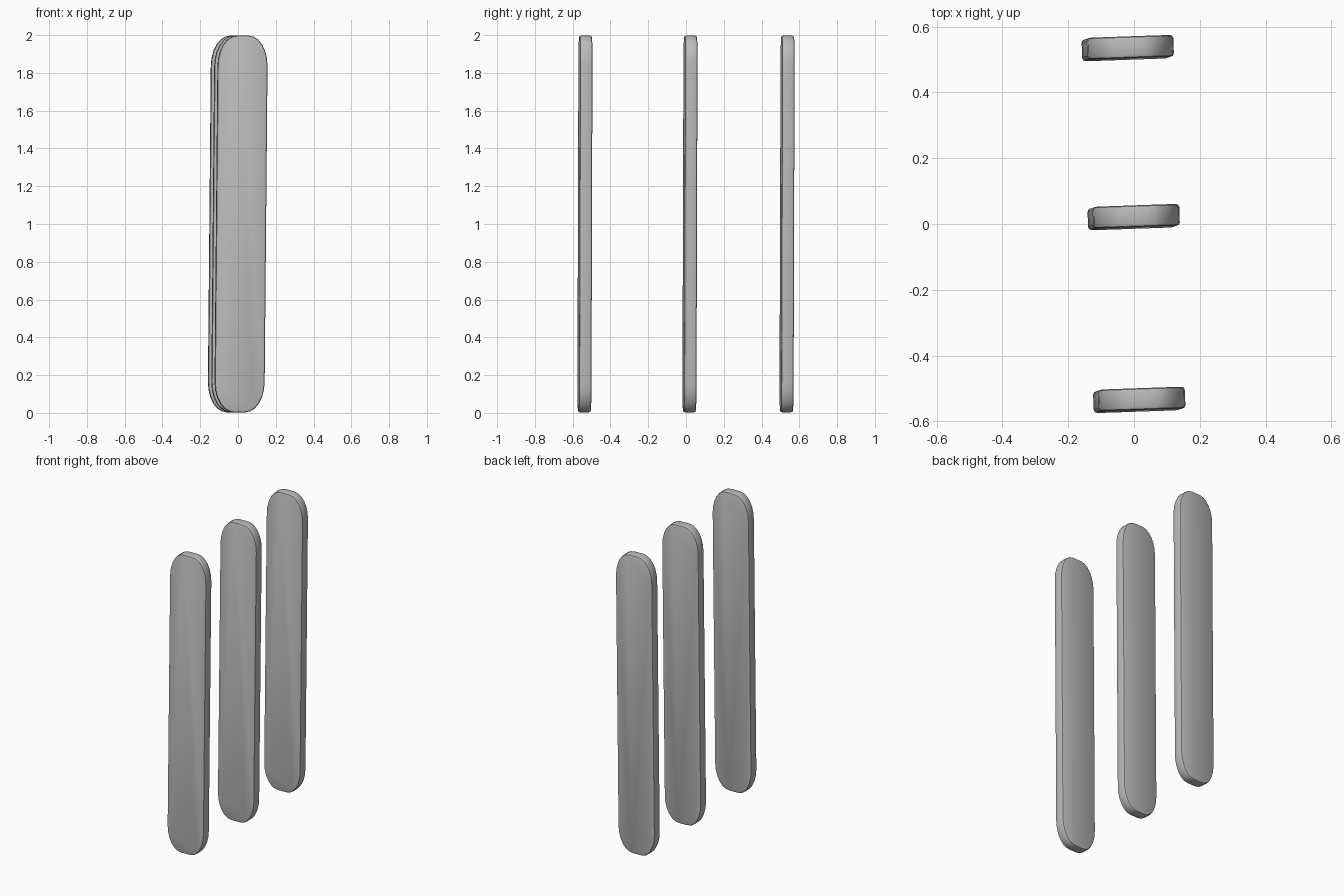
import bpy
import bmesh
from math import sin, cos, pi, radians
from mathutils import Matrix

cube = bpy.data.objects.get("Cube")
if cube:
    bpy.data.objects.remove(cube, do_unlink=True)

grey = bpy.data.materials.new("plain grey")
grey.use_nodes = True
colour = (0.5, 0.5, 0.5, 1)
grey.diffuse_color = colour
grey.node_tree.nodes["Principled BSDF"].inputs["Base Color"].default_value = colour

HALF_W, HALF_H, THICK = 0.132, 0.997, 0.066
CORNER_X, CORNER_Z, STEPS = 0.1, 0.16, 6


def outline():
    """Tall slat outline with long, rounded corners."""
    points = []
    for quarter, (sx, sz) in enumerate([(1, 1), (-1, 1), (-1, -1), (1, -1)]):
        for i in range(STEPS + 1):
            a = (quarter + i / STEPS) * pi / 2
            points.append((sx * (HALF_W - CORNER_X) + CORNER_X * cos(a),
                           sz * (HALF_H - CORNER_Z) + CORNER_Z * sin(a)))
    return points


def make_slat(name, x, y):
    bm = bmesh.new()
    face = bm.faces.new([bm.verts.new((px, -THICK / 2, pz)) for px, pz in outline()])
    rims = list(face.edges)
    new = bmesh.ops.extrude_face_region(bm, geom=[face], use_keep_orig=True)["geom"]
    moved = [g for g in new if isinstance(g, bmesh.types.BMVert)]
    bmesh.ops.translate(bm, vec=(0, THICK, 0), verts=moved)
    rims += [g for g in new if isinstance(g, bmesh.types.BMEdge)]
    bmesh.ops.recalc_face_normals(bm, faces=bm.faces)
    # Soften both rims
    bmesh.ops.bevel(bm, geom=rims, offset=0.01, segments=2, profile=0.5,
                    affect='EDGES')
    # Slight twist, then a slight lean to the left and back
    bm.transform(Matrix.Rotation(radians(2), 4, 'Z'))
    lean = Matrix.Identity(4)
    lean[0][2], lean[1][2] = 0.009, 0.003
    bm.transform(Matrix.Translation((x, y, 1)) @ lean)
    mesh = bpy.data.meshes.new(name)
    bm.to_mesh(mesh)
    bm.free()
    mesh.materials.append(grey)
    slat = bpy.data.objects.new(name, mesh)
    bpy.context.collection.objects.link(slat)
    bpy.ops.object.select_all(action='DESELECT')
    slat.select_set(True)
    bpy.context.view_layer.objects.active = slat
    bpy.ops.object.shade_smooth_by_angle(angle=radians(40))


# Three parallel slats, one behind the other
make_slat("front_slat", 0.016, -0.535)
make_slat("middle_slat", -0.001, 0.021)
make_slat("back_slat", -0.019, 0.535)
